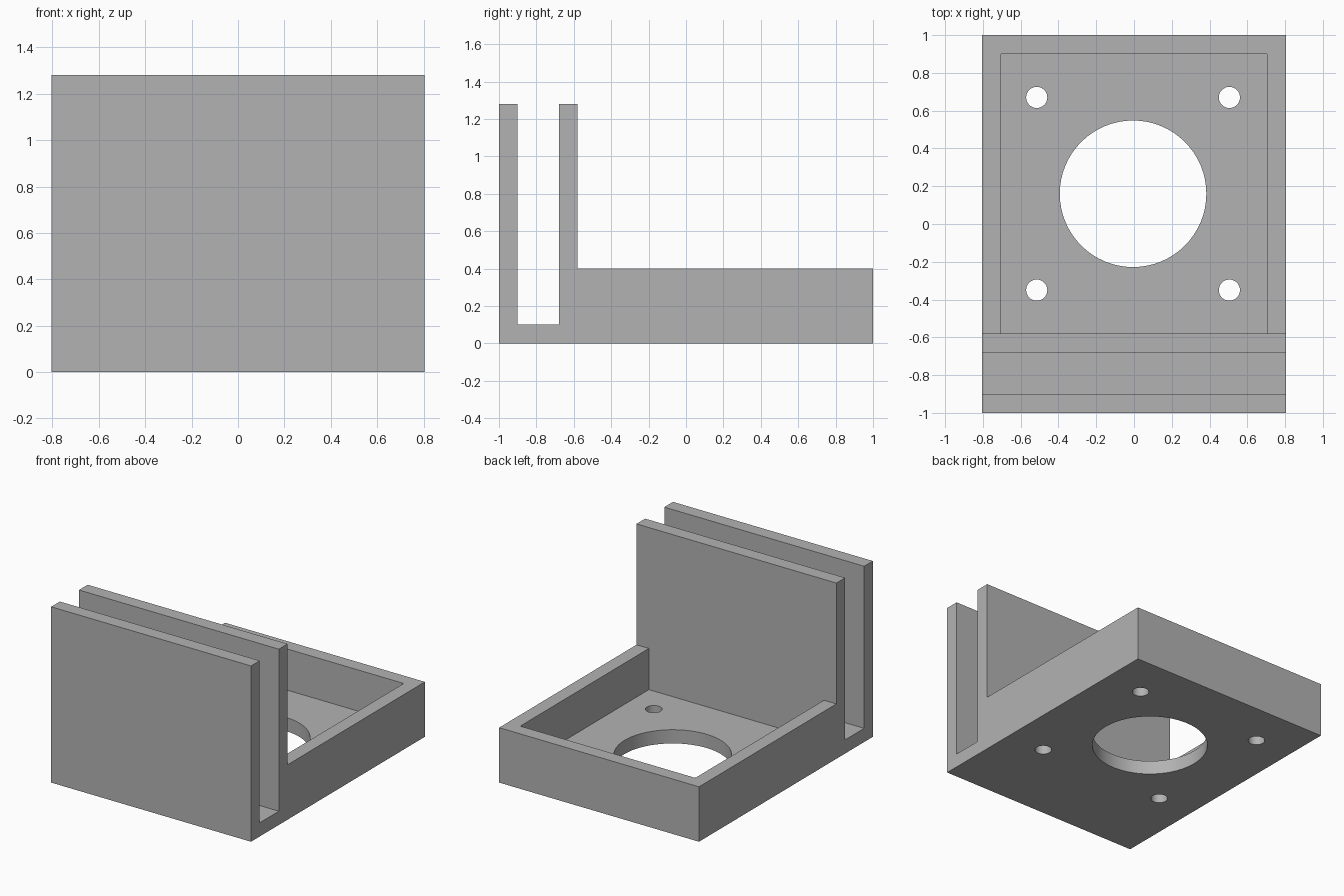
import bpy, bmesh
from mathutils import Matrix, Vector

cube = bpy.data.objects.get("Cube")
if cube:
    bpy.data.objects.remove(cube, do_unlink=True)

grey = bpy.data.materials.new("plain grey")
grey.use_nodes = True
GREY = (0.45, 0.45, 0.45, 1)
grey.diffuse_color = GREY
grey.node_tree.nodes["Principled BSDF"].inputs["Base Color"].default_value = GREY

HALF_W, HEIGHT, RIM, WALL = 0.805, 1.28, 0.4, 0.1
PLATE_BACK = -0.58      # rear face of the inner clamp plate
SLOT = (-0.9, -0.68)    # gap between the two clamp plates


def add_object(name, bm):
    bmesh.ops.recalc_face_normals(bm, faces=bm.faces)
    mesh = bpy.data.meshes.new(name)
    bm.to_mesh(mesh)
    bm.free()
    mesh.materials.append(grey)
    obj = bpy.data.objects.new(name, mesh)
    bpy.context.collection.objects.link(obj)
    return obj


def box(name, low, high):
    low, high = Vector(low), Vector(high)
    bm = bmesh.new()
    bmesh.ops.create_cube(bm, size=1, matrix=Matrix.Translation((low + high) / 2)
                          @ Matrix.Diagonal((*(high - low), 1)))
    return add_object(name, bm)


def drill(name, x, y, radius, sides):
    bm = bmesh.new()
    bmesh.ops.create_cone(bm, cap_ends=True, segments=sides, radius1=radius,
                          radius2=radius, depth=0.3,
                          matrix=Matrix.Translation((x, y, 0.05)))
    return add_object(name, bm)


# Bracket body: side profile extruded across the width
profile = [(-1, 0), (1, 0), (1, RIM), (PLATE_BACK, RIM), (PLATE_BACK, HEIGHT),
           (SLOT[1], HEIGHT), (SLOT[1], WALL), (SLOT[0], WALL),
           (SLOT[0], HEIGHT), (-1, HEIGHT)]
bm = bmesh.new()
side = bm.faces.new([bm.verts.new((-HALF_W, y, z)) for y, z in profile])
sweep = bmesh.ops.extrude_face_region(bm, geom=[side])["geom"]
bmesh.ops.translate(bm, vec=(2 * HALF_W, 0, 0),
                    verts=[v for v in sweep if isinstance(v, bmesh.types.BMVert)])
bracket = add_object("mounting_bracket", bm)

# Cutters: open tray, central bore and four screw holes
inner = HALF_W - WALL
cutters = [box("tray_cutter", (-inner, PLATE_BACK, WALL), (inner, 1 - WALL, RIM + 0.1)),
           drill("bore_cutter", -0.005, 0.16, 0.388, 64)]
for sx in (-1, 1):
    for sy in (-1, 1):
        cutters.append(drill("screw_hole_cutter", -0.005 + 0.51 * sx,
                             0.16 + 0.51 * sy, 0.056, 32))

bpy.ops.object.select_all(action="DESELECT")
bracket.select_set(True)
bpy.context.view_layer.objects.active = bracket
for cutter in cutters:
    cutter.hide_render = True
    cut = bracket.modifiers.new("cut", "BOOLEAN")
    cut.operation = "DIFFERENCE"
    cut.solver = "EXACT"
    cut.object = cutter
    bpy.ops.object.modifier_apply(modifier=cut.name)
    bpy.data.objects.remove(cutter, do_unlink=True)

bpy.ops.object.shade_smooth_by_angle()
